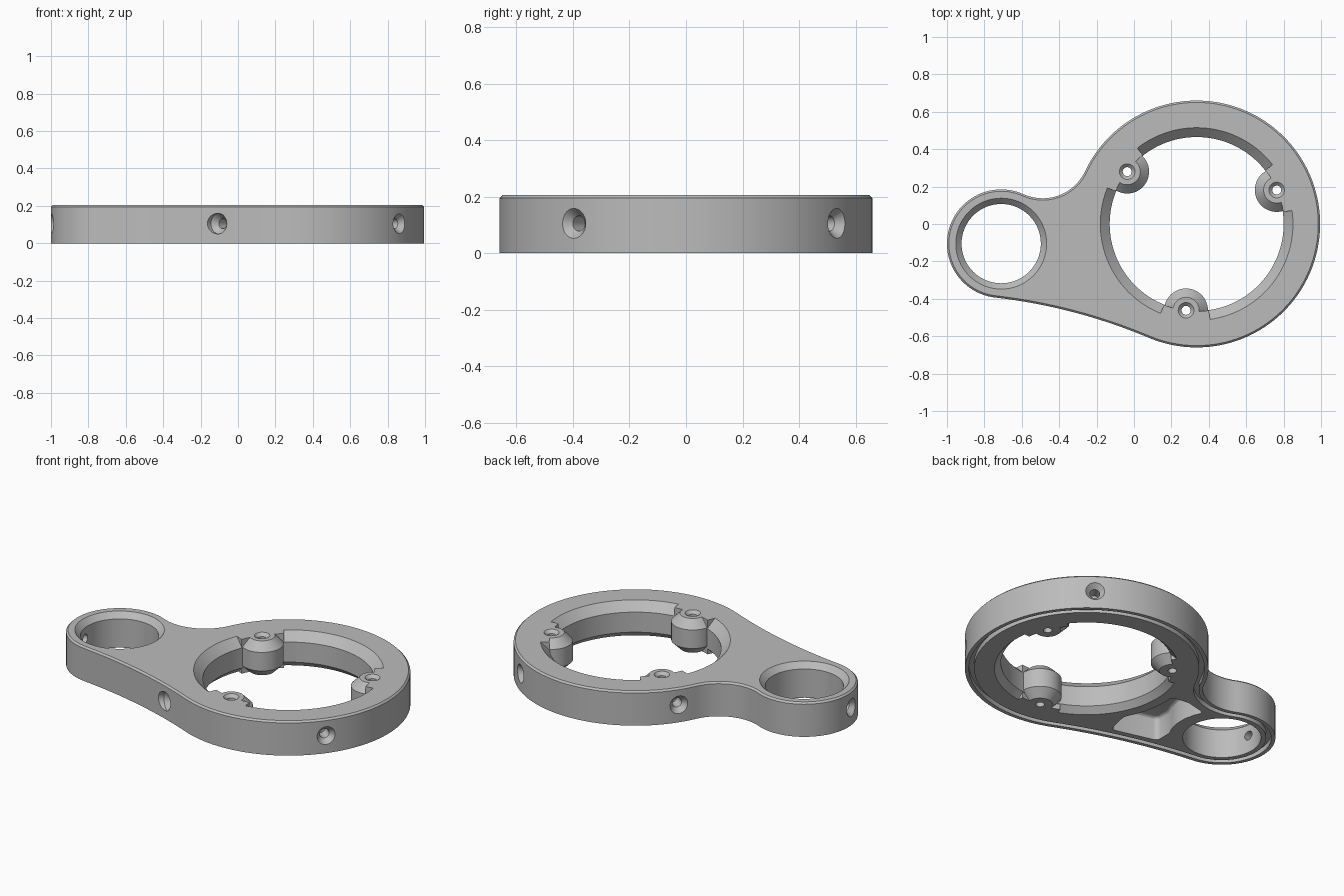
import bpy, bmesh
from math import atan2, cos, sin, pi, radians, hypot
from mathutils import Matrix, Vector

cube = bpy.data.objects.get("Cube")
if cube:
    bpy.data.objects.remove(cube, do_unlink=True)

H = 0.205
BIG, BIG_R = Vector((0.335, 0.0)), 0.66
SMALL, SMALL_R = Vector((-0.71, -0.105)), 0.29
BOSS_RADIUS = 0.465
BOSS_ANGLES = [radians(23 + 120 * k) for k in range(3)]

grey = bpy.data.materials.new("plain_grey")
grey.use_nodes = True
grey.diffuse_color = (0.5, 0.5, 0.5, 1)
grey.node_tree.nodes["Principled BSDF"].inputs["Base Color"].default_value = grey.diffuse_color


def polar(centre, r, a):
    return centre + Vector((cos(a), sin(a))) * r


def finish(name, bm):
    bmesh.ops.recalc_face_normals(bm, faces=bm.faces)
    mesh = bpy.data.meshes.new(name)
    bm.to_mesh(mesh)
    bm.free()
    obj = bpy.data.objects.new(name, mesh)
    bpy.context.collection.objects.link(obj)
    mesh.materials.append(grey)
    return obj


def loft(name, loops):
    """Closed solid through equal-length rings of (points, z)."""
    bm = bmesh.new()
    rings = [[bm.verts.new((p.x, p.y, z)) for p in pts] for pts, z in loops]
    n = len(rings[0])
    for a, b in zip(rings, rings[1:]):
        for i in range(n):
            j = (i + 1) % n
            bm.faces.new((a[i], a[j], b[j], b[i]))
    bm.faces.new(rings[0][::-1])
    bm.faces.new(rings[-1])
    return finish(name, bm)


def lathe(name, centre, profile, n=64):
    return loft(name, [([polar(centre, r, 2 * pi * i / n) for i in range(n)], z)
                       for r, z in profile])


def combine(target, tool, operation="DIFFERENCE"):
    mod = target.modifiers.new(tool.name, "BOOLEAN")
    mod.operation, mod.object, mod.solver = operation, tool, "EXACT"
    bpy.context.view_layer.objects.active = target
    bpy.ops.object.modifier_apply(modifier=mod.name)
    bpy.data.objects.remove(tool, do_unlink=True)


def fillet_centre(r, side):
    """Centre of a circle touching both lobes from outside."""
    a, b, axis = BIG_R + r, SMALL_R + r, SMALL - BIG
    d = axis.length
    along = (a * a - b * b + d * d) / (2 * d)
    u = axis / d
    return BIG + u * along + Vector((u.y, -u.x)) * side * (a * a - along * along) ** 0.5


def arc(centre, r, start, end, n, ccw=True):
    a0, a1 = (atan2(*(p - centre).yx) for p in (start, end))
    sweep = (a1 - a0) % (2 * pi)
    if not ccw:
        sweep -= 2 * pi
    return [polar(centre, r, a0 + sweep * i / n) for i in range(n)]


UPPER_R, LOWER_R = 0.25, 3.0
UPPER, LOWER = fillet_centre(UPPER_R, 1), fillet_centre(LOWER_R, -1)
if UPPER.y < LOWER.y:
    UPPER, LOWER = fillet_centre(UPPER_R, -1), fillet_centre(LOWER_R, 1)


def outline(d):
    """Two-lobed outline moved inward by d."""
    return (arc(BIG, BIG_R - d, LOWER, UPPER, 96)
            + arc(UPPER, UPPER_R + d, BIG, SMALL, 20, False)
            + arc(SMALL, SMALL_R - d, UPPER, LOWER, 48)
            + arc(LOWER, LOWER_R + d, SMALL, BIG, 16, False))


# Body with a bevelled top edge and a seal groove underneath
body = loft("body", [(outline(0.05), 0), (outline(0.05), 0.03), (outline(0.022), 0.03),
                     (outline(0.022), 0), (outline(0), 0), (outline(0), H - 0.01),
                     (outline(0.01), H)])

# Large opening, bevelled above and below, leaving three screw bosses
opening = lathe("opening", BIG, [(0.5, -0.1), (0.5, 0), (0.465, 0.035), (0.465, H - 0.05),
                                 (0.515, H), (0.515, H + 0.1)], 128)
for a in BOSS_ANGLES:
    span = [a + radians(15) * (i / 6 - 1) for i in range(13)]
    web = [polar(BIG, 0.467, t) for t in span] + [polar(BIG, 0.6, t) for t in reversed(span)]
    combine(opening, loft("boss_web", [(web, -0.2), (web, H + 0.2)]))
    boss = lathe("boss", polar(BIG, BOSS_RADIUS, a),
                 [(0.07, -0.2), (0.07, 0), (0.117, 0.047), (0.117, H - 0.047),
                  (0.07, H), (0.07, H + 0.2)], 48)
    combine(opening, boss)
combine(body, opening)

# Small opening with a bevelled top
combine(body, lathe("small_opening", SMALL, [(0.212, -0.1), (0.212, H - 0.033), (0.243, H),
                                             (0.243, H + 0.1)]))

# Countersunk screw holes through the bosses
for a in BOSS_ANGLES:
    combine(body, lathe("boss_hole", polar(BIG, BOSS_RADIUS, a),
                        [(0.024, -0.1), (0.024, H - 0.018), (0.042, H), (0.042, H + 0.1)], 32))


# Countersunk holes in the outer wall
def side_hole(centre, wall_r, degrees, depth):
    a = radians(degrees)
    hole = lathe("side_hole", Vector((0, 0)),
                 [(0.027, -depth), (0.027, -0.03), (0.055, 0.002), (0.055, 0.08)], 32)
    spot = polar(centre, wall_r, a)
    turn = Vector((cos(a), sin(a), 0)).to_track_quat("Z", "Y").to_matrix().to_4x4()
    hole.data.transform(Matrix.Translation((spot.x, spot.y, 0.105)) @ turn)
    combine(body, hole)


for degrees, wall_r in ((-37, BIG_R), (54, BIG_R), (146, BIG_R), (230.5, 0.685)):
    side_hole(BIG, wall_r, degrees, 0.1)
side_hole(SMALL, SMALL_R, 187, 0.15)

# Rounded pocket under the bridge between the lobes
shape = [Vector((-0.33, 0.07))]
shape += [polar(BIG, 0.56, radians(t)) for t in (174, 181, 188, 195, 202, 209)]
shape += [Vector((-0.19, -0.42)), Vector((-0.46, -0.35))]
shape += [polar(SMALL, 0.29, radians(t)) for t in (-30, -18, -6, 6, 18, 30)]
pocket = loft("pocket", [(shape, -0.1), (shape, 0.14)])
bm = bmesh.new()
bm.from_mesh(pocket.data)
corners = [e for e in bm.edges if abs(e.verts[0].co.z - e.verts[1].co.z) > 0.1
           and e.calc_face_angle() > radians(35)]
bmesh.ops.bevel(bm, geom=corners, offset=0.025, segments=5, affect="EDGES", profile=0.5,
                clamp_overlap=True)
rim = [e for e in bm.edges if min(v.co.z for v in e.verts) > 0.13]
bmesh.ops.bevel(bm, geom=rim, offset=0.02, segments=3, affect="EDGES", profile=0.5,
                clamp_overlap=True)
bm.to_mesh(pocket.data)
bm.free()
combine(body, pocket)

# Smooth shading with sharp edges kept
bpy.ops.object.select_all(action="DESELECT")
body.select_set(True)
bpy.context.view_layer.objects.active = body
bpy.ops.object.shade_smooth_by_angle(angle=radians(30))
